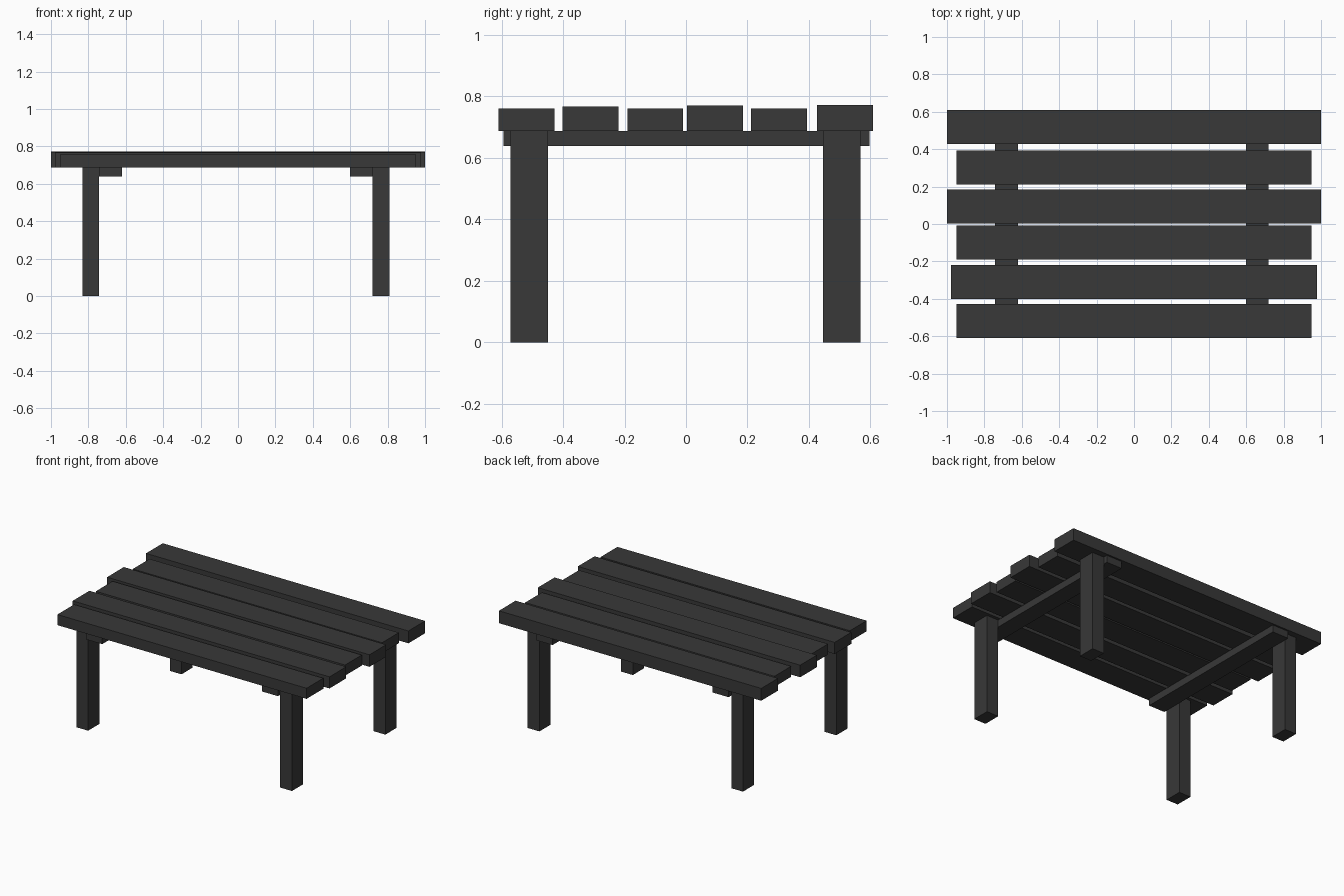
import bpy

if "Cube" in bpy.data.objects:
    bpy.data.objects.remove(bpy.data.objects["Cube"])

# dark stained wood
wood = bpy.data.materials.new("dark_wood")
wood.diffuse_color = (0.04, 0.04, 0.04, 1)
wood.use_nodes = True
wood.node_tree.nodes["Principled BSDF"].inputs["Base Color"].default_value = wood.diffuse_color


def box(name, x, y, z):
    """Box from (min, max) pairs on each axis."""
    bpy.ops.mesh.primitive_cube_add(size=1)
    ob = bpy.context.object
    ob.name = name
    ob.location = [(a + b) / 2 for a, b in (x, y, z)]
    ob.scale = [b - a for a, b in (x, y, z)]
    bpy.ops.object.transform_apply(location=True, rotation=False, scale=True)
    ob.data.materials.append(wood)
    return ob


UNDERSIDE = 0.687

# top planks, front to back: half length, front edge y, top z
planks = [(0.95, -0.610, 0.760), (0.979, -0.402, 0.767), (0.95, -0.191, 0.760),
          (1.0, 0.003, 0.770), (0.95, 0.212, 0.760), (1.0, 0.427, 0.772)]
for i, (half, y, top) in enumerate(planks, 1):
    box(f"top_plank_{i}", (-half, half), (y, y + 0.182), (UNDERSIDE, top))

# cross beams beside the legs
box("left_cross_beam", (-0.743, -0.62), (-0.594, 0.597), (0.638, UNDERSIDE))
box("right_cross_beam", (0.60, 0.72), (-0.594, 0.597), (0.638, UNDERSIDE))

# four legs
for side, x in (("left", (-0.832, -0.743)), ("right", (0.72, 0.811))):
    for end, y in (("front", (-0.571, -0.449)), ("back", (0.446, 0.568))):
        box(f"{end}_{side}_leg", x, y, (0, UNDERSIDE))
